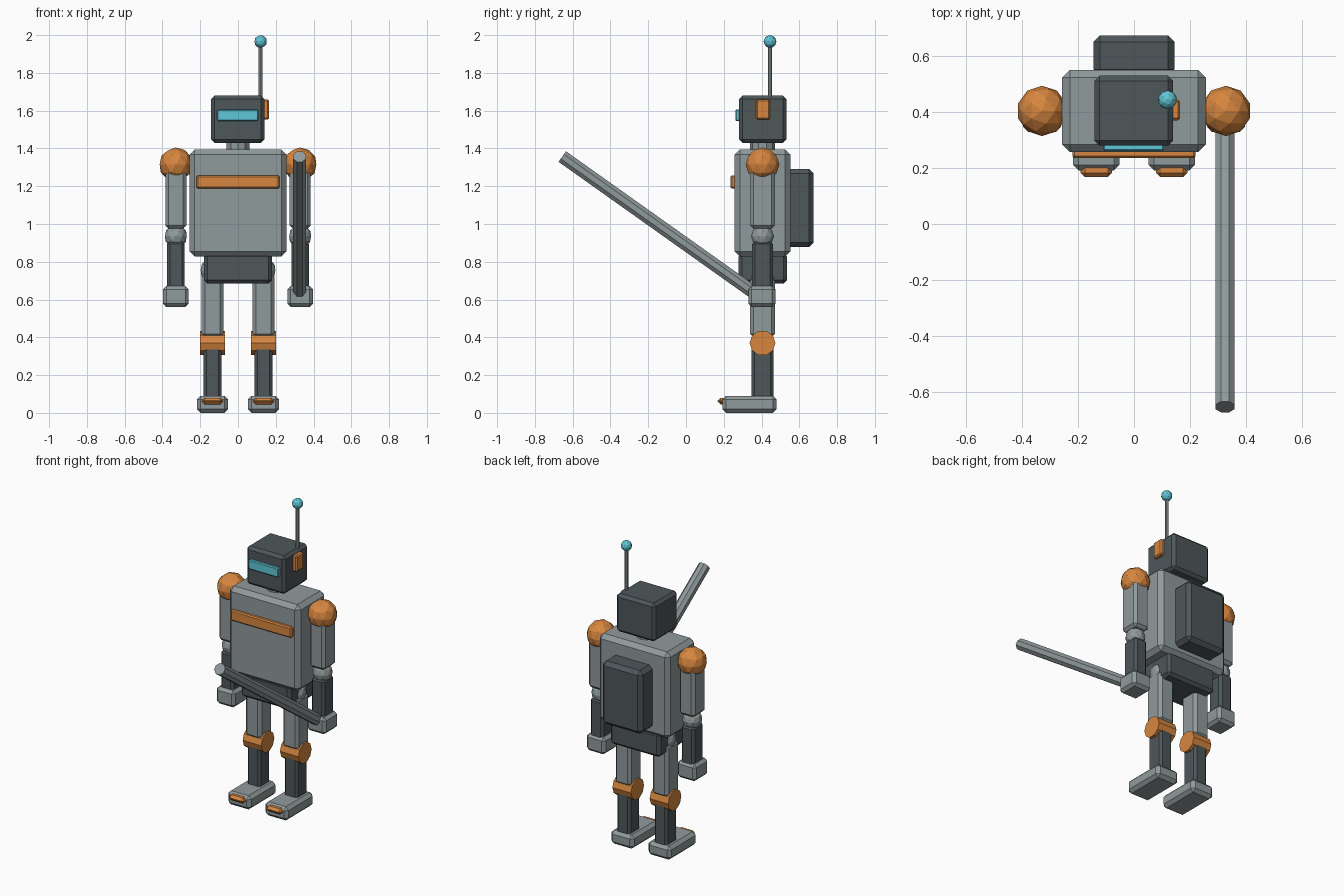
import bpy, bmesh, math
from mathutils import Vector, Matrix

cube = bpy.data.objects.get("Cube")
if cube:
    bpy.data.objects.remove(cube, do_unlink=True)

CY = 0.405   # depth of the body's centre line


def material(name, rgb):
    m = bpy.data.materials.new(name)
    m.use_nodes = True
    colour = (*rgb, 1)
    m.diffuse_color = colour
    m.node_tree.nodes["Principled BSDF"].inputs["Base Color"].default_value = colour
    return m


GREY = material("light grey", (0.28, 0.325, 0.33))
DARK = material("dark grey", (0.077, 0.095, 0.102))
ORANGE = material("orange", (0.68, 0.24, 0.05))
CYAN = material("cyan", (0.117, 0.565, 0.67))


def finish(name, bm, mat):
    mesh = bpy.data.meshes.new(name)
    bm.to_mesh(mesh)
    bm.free()
    mesh.materials.append(mat)
    obj = bpy.data.objects.new(name, mesh)
    bpy.context.collection.objects.link(obj)
    return obj


def box(name, mat, x, y, z, bevel):
    """Chamfered box given its (min, max) range on each axis."""
    bm = bmesh.new()
    bmesh.ops.create_cube(bm, size=1)
    for v in bm.verts:
        v.co = Vector([(a + b) / 2 + c * (b - a) for (a, b), c in zip((x, y, z), v.co)])
    bmesh.ops.bevel(bm, geom=bm.edges[:], offset=bevel, segments=1,
                    affect='EDGES', clamp_overlap=True)
    return finish(name, bm, mat)


def around(centre, half):
    return (centre - half, centre + half)


def ball(name, mat, centre, radius):
    bm = bmesh.new()
    bmesh.ops.create_icosphere(bm, subdivisions=2, radius=radius,
                               matrix=Matrix.Translation(centre))
    return finish(name, bm, mat)


def rod(name, mat, start, end, radius, sides, twist=0):
    """Prism running from start to end."""
    start, end = Vector(start), Vector(end)
    axis = end - start
    bm = bmesh.new()
    bmesh.ops.create_cone(bm, cap_ends=True, segments=sides, radius1=radius,
                          radius2=radius, depth=axis.length,
                          matrix=Matrix.Translation((start + end) / 2)
                          @ axis.to_track_quat('Z', 'Y').to_matrix().to_4x4()
                          @ Matrix.Rotation(twist, 4, 'Z'))
    return finish(name, bm, mat)


# Torso
box("torso", GREY, (-0.257, 0.257), (0.258, 0.552), (0.828, 1.394), 0.027)
box("chest_stripe", ORANGE, (-0.22, 0.22), (0.236, 0.28), (1.188, 1.257), 0.007)
box("backpack", DARK, (-0.145, 0.145), (0.53, 0.676), (0.878, 1.291), 0.024)
box("pelvis", DARK, (-0.18, 0.18), (0.278, 0.535), (0.685, 0.845), 0.018)

# Head
rod("neck", GREY, (0, CY, 1.36), (0, CY, 1.46), 0.065, 10)
box("head", DARK, (-0.142, 0.14), (0.281, 0.531), (1.43, 1.68), 0.018)
box("visor", CYAN, (-0.11, 0.107), (0.262, 0.3), (1.545, 1.606), 0.005)
box("ear_panel", ORANGE, (0.12, 0.165), (0.371, 0.446), (1.553, 1.66), 0.008)
rod("antenna", GREY, (0.12, 0.445, 1.65), (0.12, 0.445, 1.96), 0.011, 8)
ball("antenna_tip", CYAN, (0.12, 0.445, 1.966), 0.034)

# Limbs
for side, s in (("left", 1), ("right", -1)):
    ax, lx = 0.329 * s, 0.135 * s
    # Arm
    ball(f"{side}_shoulder", ORANGE, (ax, CY, 1.315), 0.09)
    box(f"{side}_upper_arm", GREY, around(ax, 0.056), around(CY, 0.065), (0.975, 1.32), 0.018)
    ball(f"{side}_elbow", GREY, (ax, CY, 0.935), 0.061)
    box(f"{side}_forearm", DARK, around(ax, 0.047), around(CY, 0.056), (0.65, 0.908), 0.015)
    box(f"{side}_hand", GREY, around(ax, 0.068), around(CY - 0.003, 0.072), (0.561, 0.672), 0.018)
    # Leg
    ball(f"{side}_hip", GREY, (lx, CY, 0.755), 0.066)
    box(f"{side}_thigh", GREY, around(lx, 0.057), around(CY, 0.065), (0.4, 0.74), 0.018)
    rod(f"{side}_knee", ORANGE, (lx - 0.067, CY, 0.37), (lx + 0.067, CY, 0.37), 0.068, 10, math.pi / 2)
    box(f"{side}_shin", DARK, around(lx, 0.048), around(CY, 0.057), (0.07, 0.36), 0.015)
    box(f"{side}_foot", GREY, around(lx, 0.083), (0.192, 0.48), (0, 0.09), 0.02)
    box(f"{side}_toe_cap", ORANGE, around(lx, 0.056), (0.168, 0.24), (0.045, 0.08), 0.015)

# Staff held in the left hand
rod("staff", GREY, (0.326, 0.39, 0.615), (0.326, -0.655, 1.357), 0.037, 8, math.pi / 8)
